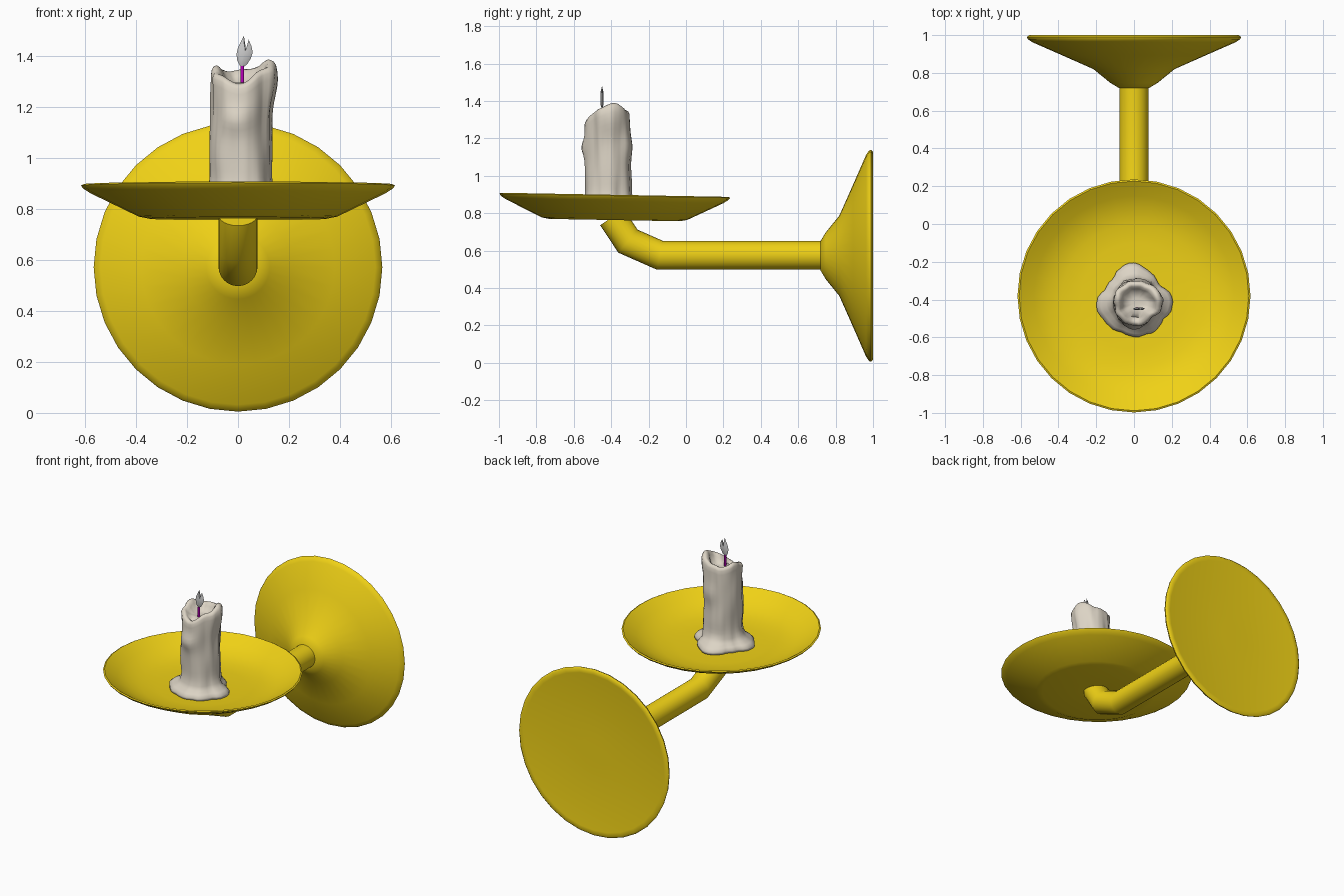
import bpy, bmesh, math
from mathutils import Matrix, Vector, noise

if "Cube" in bpy.data.objects:
    bpy.data.objects.remove(bpy.data.objects["Cube"])


def material(name, rgb):
    m = bpy.data.materials.new(name)
    m.diffuse_color = (*rgb, 1)
    m.use_nodes = True
    m.node_tree.nodes["Principled BSDF"].inputs["Base Color"].default_value = m.diffuse_color
    return m


BRASS = material("yellow_metal", (0.87, 0.64, 0.008))
WAX = material("wax", (0.72, 0.66, 0.56))
WICK = material("wick_purple", (0.5, 0.0, 0.5))


def finish(name, bm, mat=None, angle=50):
    bmesh.ops.recalc_face_normals(bm, faces=bm.faces)
    me = bpy.data.meshes.new(name)
    bm.to_mesh(me)
    bm.free()
    ob = bpy.data.objects.new(name, me)
    bpy.context.collection.objects.link(ob)
    if mat:
        me.materials.append(mat)
    bpy.ops.object.select_all(action='DESELECT')
    ob.select_set(True)
    bpy.context.view_layer.objects.active = ob
    bpy.ops.object.shade_smooth_by_angle(angle=math.radians(angle))
    return ob


def skin(rings):
    """Closed surface through a list of vertex-position rings, capped at both ends."""
    bm = bmesh.new()
    vs = [[bm.verts.new(p) for p in ring] for ring in rings]
    n = len(vs[0])
    for a, b in zip(vs, vs[1:]):
        for i in range(n):
            j = (i + 1) % n
            bm.faces.new((a[i], a[j], b[j], b[i]))
    for ring in (vs[0], vs[-1]):
        c = bm.verts.new(sum((v.co for v in ring), Vector()) / n)
        for i in range(n):
            bm.faces.new((ring[i], ring[(i + 1) % n], c))
    return bm


def lathe(name, profile, matrix, mat, n=32):
    rings = [[matrix @ Vector((r * math.cos(2 * math.pi * i / n),
                               r * math.sin(2 * math.pi * i / n), h))
              for i in range(n)] for r, h in profile]
    return finish(name, skin(rings), mat)


# Wall plate: flared disc turned about the y axis
lathe("wall_plate",
      [(0.04, 0.72), (0.08, 0.72), (0.125, 0.747), (0.215, 0.82), (0.38, 0.893),
       (0.54, 0.963), (0.562, 0.978), (0.567, 0.99), (0.555, 1.0), (0.53, 0.996), (0.1, 0.992)],
      Matrix.Translation((0, 0, 0.572)) @ Matrix.Rotation(-math.pi / 2, 4, 'X'), BRASS)

# Drip dish: thin shallow bowl, tipped slightly backwards
lathe("drip_dish",
      [(0.1, 0.0), (0.35, 0.0), (0.39, 0.008), (0.58, 0.1), (0.608, 0.118), (0.617, 0.13),
       (0.608, 0.135), (0.59, 0.124), (0.53, 0.085), (0.46, 0.052), (0.38, 0.032),
       (0.28, 0.024), (0.1, 0.022)],
      Matrix.Translation((0, -0.383, 0.763)) @ Matrix.Rotation(-0.018, 4, 'X'), BRASS)

# Arm: round tube that bends up under the dish
path = [Vector(p) for p in ((0, 0.76, 0.575), (0, -0.14, 0.575), (0, -0.31, 0.65), (0, -0.395, 0.778))]
rings = []
for k, p in enumerate(path):
    d_in = (p - path[k - 1]).normalized() if k else (path[1] - p).normalized()
    d_out = (path[k + 1] - p).normalized() if k + 1 < len(path) else d_in
    t = (d_in + d_out).normalized()
    up = t.cross(Vector((1, 0, 0))) / t.dot(d_in)
    rings.append([p + 0.077 * (Vector((1, 0, 0)) * math.cos(a) + up * math.sin(a))
                  for a in (2 * math.pi * i / 24 for i in range(24))])
finish("arm", skin(rings), BRASS, 60)


# Candle: lumpy wax column with a spread foot and an uneven hollow top
def bump(a, z, a0, z0, wa, wz):
    da = math.atan2(math.sin(a - a0), math.cos(a - a0))
    return math.exp(-(da / wa) ** 2 - ((z - z0) / wz) ** 2)


def wax_point(a, r, z):
    c, s = math.cos(a), math.sin(a)
    lump = noise.noise(Vector((c * 1.8, s * 1.8, z * 5)))
    drip = noise.noise(Vector((c * 4 + 7, s * 4, z * 2.5)))
    r *= 1 + 0.09 * lump + 0.07 * drip
    r += 0.028 * bump(a, z, 0, 1.32, 0.5, 0.1)
    r += 0.022 * bump(a, z, -1.7, 1.15, 0.4, 0.05)
    r += 0.012 * bump(a, z, 1.3, 1.15, 0.5, 0.06)
    foot = max(0, min(1, (0.87 - z) / 0.06))
    r += foot * (0.012 * math.cos(4 * a - 0.3) + 0.01 * math.cos(3 * a + 1.5))
    lean = 0.01 * (1 - foot)
    return Vector((lean + r * c, -0.412 - 0.4 * lean + r * s, z))


def rim_z(a):
    return 1.345 + 0.024 * math.cos(2 * a) + 0.012 * math.cos(a) + 0.022 * math.sin(a) \
        + 0.006 * math.sin(5 * a)


N = 48
angles = [2 * math.pi * i / N for i in range(N)]
rings = [[wax_point(a, r, z) for a in angles]
         for r, z in ((0.17, 0.783), (0.187, 0.788), (0.188, 0.805), (0.17, 0.824),
                      (0.145, 0.84), (0.131, 0.865), (0.124, 0.9))]
for k in range(1, 17):
    f = k / 16
    rings.append([wax_point(a, 0.122 - 0.004 * f, 0.9 + f * (rim_z(a) - 0.02 - 0.9)) for a in angles])
for r, dz in ((0.112, -0.006), (0.1, 0.0), (0.088, -0.006), (0.075, -0.022)):
    rings.append([wax_point(a, r, rim_z(a) + dz) for a in angles])
for r, z in ((0.055, 1.298), (0.025, 1.292)):
    rings.append([wax_point(a, r, z) for a in angles])
finish("candle", skin(rings), WAX, 80)

# Wick
lathe("wick", [(0.003, 1.28), (0.007, 1.28), (0.007, 1.362), (0.003, 1.364)],
      Matrix.Translation((0.017, -0.447, 0)), WICK, 10)

# Flame: thin two-tongued leaf
outline = [(0.017, 1.357), (0.035, 1.368), (0.05, 1.392), (0.058, 1.415), (0.053, 1.44),
           (0.042, 1.467), (0.036, 1.44), (0.031, 1.428), (0.028, 1.45), (0.023, 1.482),
           (0.012, 1.46), (0.0, 1.435), (-0.006, 1.41), (-0.003, 1.385), (0.006, 1.366)]
centre = Vector((0.026, -0.449, 1.405))
rings = [[centre + Vector(((x - centre.x) * s, y, (z - centre.z) * s)) for x, z in outline]
         for s, y in ((0.6, -0.007), (1, 0), (0.6, 0.007))]
finish("flame", skin(rings))
